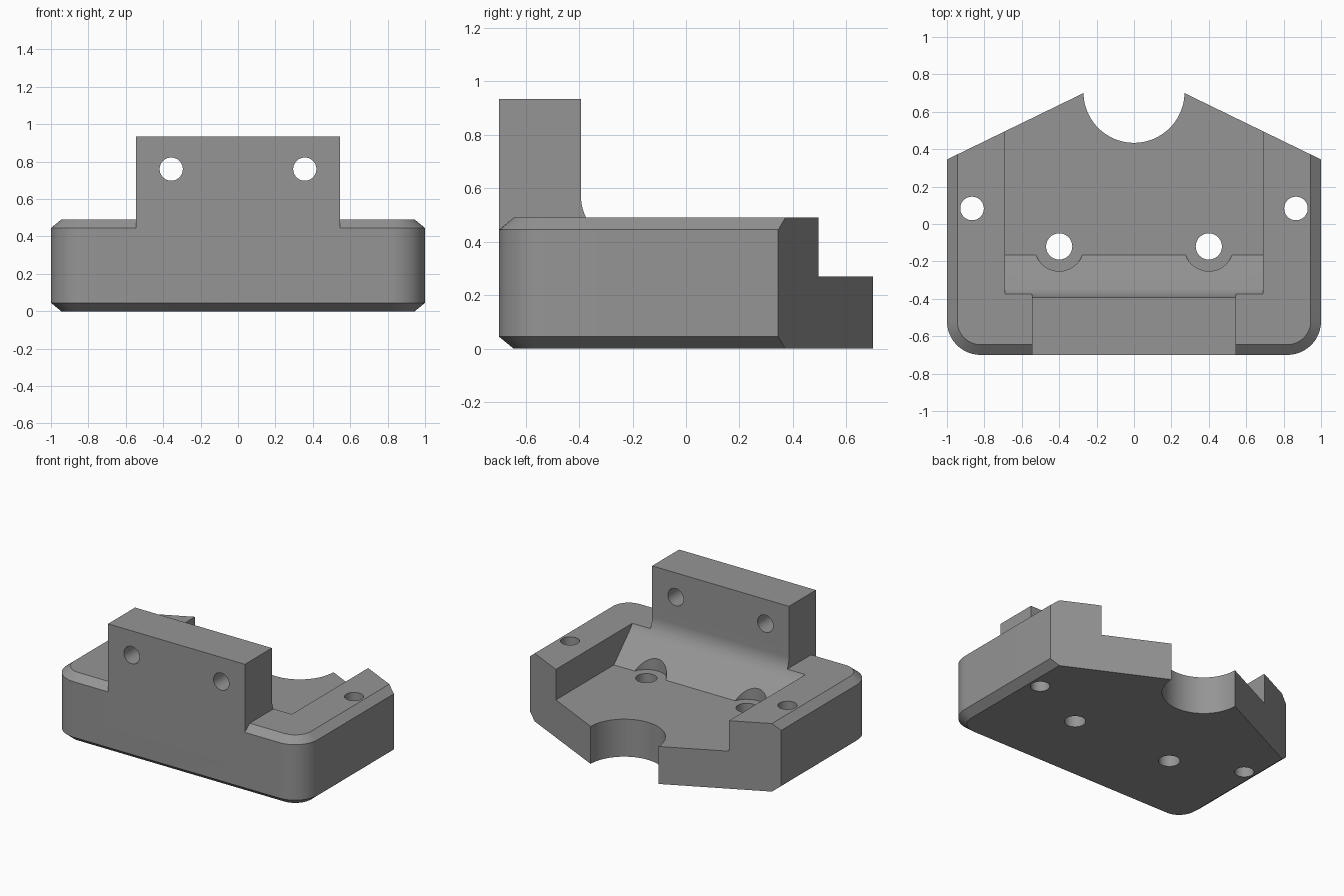
import bpy, bmesh, math

if "Cube" in bpy.data.objects:
    bpy.data.objects.remove(bpy.data.objects["Cube"])

grey = bpy.data.materials.new("plain_grey")
grey.diffuse_color = (0.3, 0.3, 0.3, 1)
grey.use_nodes = True
grey.node_tree.nodes["Principled BSDF"].inputs["Base Color"].default_value = grey.diffuse_color


def loft(name, rings):
    """Solid through matching rings of 3D points, capped at both ends."""
    bm = bmesh.new()
    loops = [[bm.verts.new(p) for p in ring] for ring in rings]
    n = len(loops[0])
    for a, b in zip(loops, loops[1:]):
        for i in range(n):
            j = (i + 1) % n
            bm.faces.new((a[i], a[j], b[j], b[i]))
    bm.faces.new(loops[0][::-1])
    bm.faces.new(loops[-1])
    bmesh.ops.recalc_face_normals(bm, faces=bm.faces)
    mesh = bpy.data.meshes.new(name)
    bm.to_mesh(mesh)
    bm.free()
    mesh.materials.append(grey)
    obj = bpy.data.objects.new(name, mesh)
    bpy.context.collection.objects.link(obj)
    return obj


def cylinder(name, x, y, r, z0, z1, segments=48):
    ring = [(x + r * math.cos(2 * math.pi * i / segments),
             y + r * math.sin(2 * math.pi * i / segments)) for i in range(segments)]
    return loft(name, [[(u, v, z) for u, v in ring] for z in (z0, z1)])


def outline(inset, z):
    """Rounded front corners and a pointed back; the back slopes are not inset."""
    r, cx, cy = 0.18 - inset, 0.82, -0.52
    right = []
    for i in range(13):
        a = math.radians(-90 + 7.5 * i)
        right.append((cx + r * math.cos(a), cy + r * math.sin(a), z))
    right.append((1 - inset, 0.345 + inset * 0.486, z))
    left = [(-x, y, z) for x, y, z in reversed(right)]
    return right + [(0, 0.831, z)] + left


def boolean(target, tool, operation):
    mod = target.modifiers.new(tool.name, "BOOLEAN")
    mod.operation = operation
    mod.solver = "EXACT"
    mod.object = tool
    bpy.context.view_layer.objects.active = target
    bpy.ops.object.modifier_apply(modifier=mod.name)
    bpy.data.objects.remove(tool)


# Chamfered base block
bracket = loft("mounting_bracket", [outline(0.055, 0), outline(0, 0.045),
                                    outline(0, 0.445), outline(0.055, 0.49)])

# Upright plate, flush with the front
boolean(bracket, loft("upright_plate", [
    [(x, -0.7, 0.2), (x, -0.3, 0.2), (x, -0.3, 0.935), (x, -0.7, 0.935)]
    for x in (-0.545, 0.545)]), "UNION")

# Pocket: flat floor, 45 degree ramp, fillet into the upright plate
profile = [(1.2, 0.27), (-0.165, 0.27)]
for i in range(11):
    a = math.radians(225 - 4.5 * i)
    profile.append((-0.223 + 0.17 * math.cos(a), 0.569 + 0.17 * math.sin(a)))
profile += [(-0.393, 1.2), (1.2, 1.2)]
boolean(bracket, loft("pocket", [[(x, y, z) for y, z in profile]
                                 for x in (-0.69, 0.69)]), "DIFFERENCE")

# Half-round notch at the back
boolean(bracket, cylinder("back_notch", 0, 0.704, 0.27, -0.2, 1.2, 96), "DIFFERENCE")

# Screw holes on both sides
for s in (-1, 1):
    boolean(bracket, cylinder("rim_hole", s * 0.866, 0.083, 0.063, -0.2, 1), "DIFFERENCE")
    boolean(bracket, cylinder("counterbore", s * 0.4, -0.12, 0.132, 0.27, 1), "DIFFERENCE")
    boolean(bracket, cylinder("floor_hole", s * 0.4, -0.12, 0.07, -0.2, 0.6), "DIFFERENCE")
    hole = cylinder("plate_hole", s * 0.357, 0, 0.062, -1, 1)
    for v in hole.data.vertices:  # turn the hole to run front to back
        x, y, z = v.co
        v.co = (x, z * 0.5 - 0.55, 0.76 + y)
    hole.data.flip_normals()
    boolean(bracket, hole, "DIFFERENCE")

bpy.ops.object.select_all(action="DESELECT")
bracket.select_set(True)
bpy.context.view_layer.objects.active = bracket
bpy.ops.object.shade_smooth_by_angle(angle=math.radians(25))
